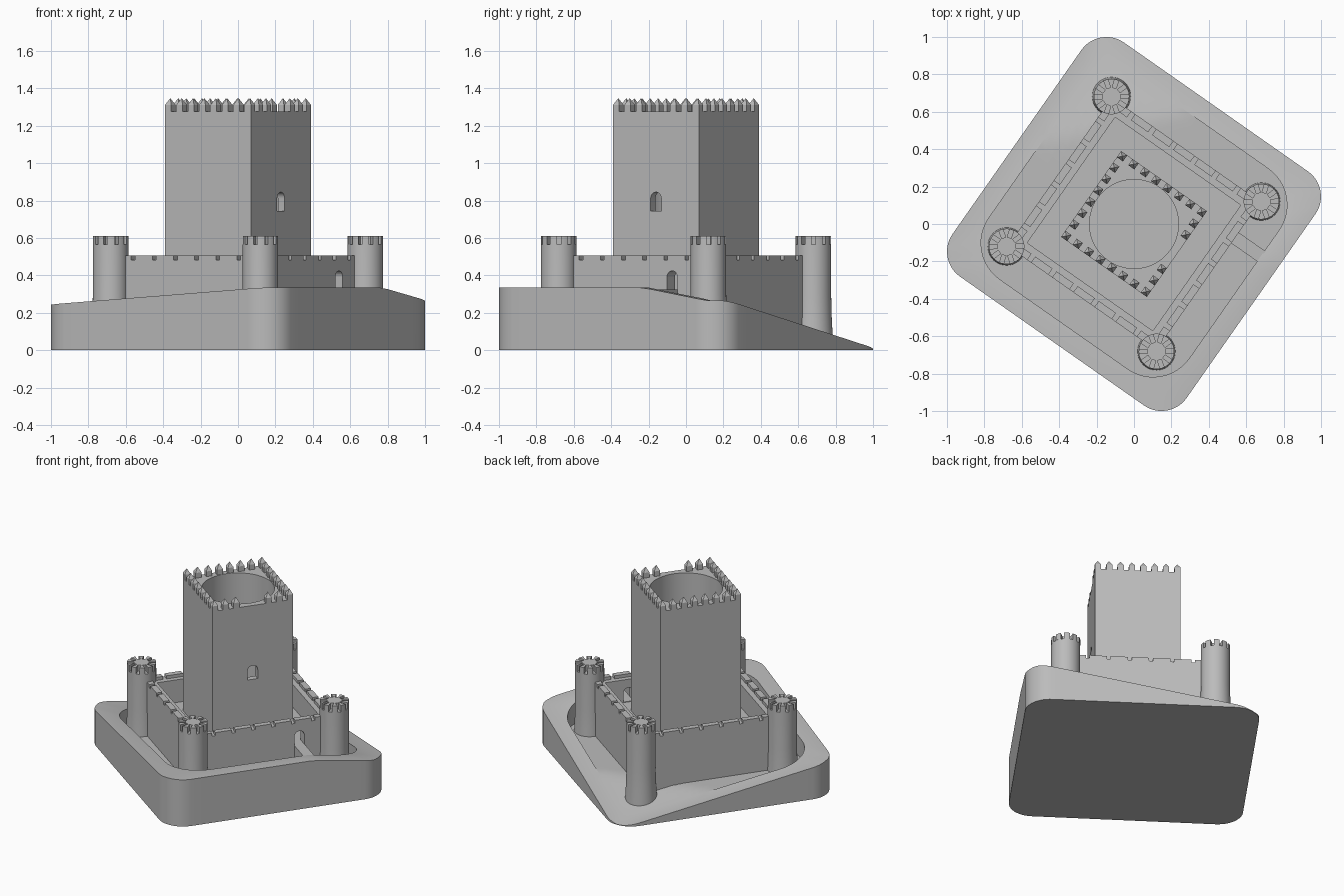
import bpy, bmesh, math
from mathutils import Matrix, Vector

if "Cube" in bpy.data.objects:
    bpy.data.objects.remove(bpy.data.objects["Cube"], do_unlink=True)

TURN = Matrix.Rotation(math.radians(-35), 4, 'Z')
COURT_Z, MOAT_Z = 0.32, 0.12
WALL_OUT, WALL_IN = 0.485, 0.41

stone = bpy.data.materials.new("grey stone")
stone.use_nodes = True
stone.diffuse_color = (0.5, 0.5, 0.5, 1)
stone.node_tree.nodes["Principled BSDF"].inputs["Base Color"].default_value = (0.5, 0.5, 0.5, 1)


def finish(name, bm, smooth=True):
    """Turn a bmesh into a named, coloured object rotated with the whole site."""
    bmesh.ops.remove_doubles(bm, verts=bm.verts, dist=1e-5)
    bmesh.ops.recalc_face_normals(bm, faces=bm.faces)
    me = bpy.data.meshes.new(name)
    bm.to_mesh(me)
    bm.free()
    me.materials.append(stone)
    ob = bpy.data.objects.new(name, me)
    bpy.context.collection.objects.link(ob)
    ob.matrix_world = TURN
    if smooth:
        smooth_edges(ob)
    return ob


def smooth_edges(ob):
    bpy.ops.object.select_all(action='DESELECT')
    ob.select_set(True)
    bpy.context.view_layer.objects.active = ob
    bpy.ops.object.shade_smooth_by_angle(angle=math.radians(30))


def add_box(bm, lo, hi, spin=0.0):
    """Axis-aligned box between two corners, then spun about the centre."""
    lo, hi = Vector(lo), Vector(hi)
    mat = (Matrix.Rotation(spin, 4, 'Z') @ Matrix.Translation((lo + hi) / 2)
           @ Matrix.Diagonal((*(hi - lo), 1)))
    bmesh.ops.create_cube(bm, size=1, matrix=mat)


def add_prism(bm, points, z0, z1):
    face = bm.faces.new([bm.verts.new((x, y, z0)) for x, y in points])
    top = bmesh.ops.extrude_face_region(bm, geom=[face])
    verts = [g for g in top["geom"] if isinstance(g, bmesh.types.BMVert)]
    bmesh.ops.translate(bm, verts=verts, vec=(0, 0, z1 - z0))


def cut(ob, cutter):
    cutter.hide_render = True
    mod = ob.modifiers.new("opening", 'BOOLEAN')
    mod.operation, mod.solver, mod.object = 'DIFFERENCE', 'EXACT', cutter
    bpy.context.view_layer.update()
    bpy.context.view_layer.objects.active = ob
    bpy.ops.object.modifier_apply(modifier=mod.name)
    bpy.data.objects.remove(cutter, do_unlink=True)


def arch_cutter(x0, x1, y, z, width, height):
    """Round-headed opening running along x."""
    r = width / 2
    outline = [(y - r, z), (y + r, z)]
    for i in range(13):
        a = math.pi * i / 12
        outline.append((y + r * math.cos(a), z + height - r + r * math.sin(a)))
    bm = bmesh.new()
    face = bm.faces.new([bm.verts.new((x0, p, q)) for p, q in outline])
    geom = bmesh.ops.extrude_face_region(bm, geom=[face])["geom"]
    bmesh.ops.translate(bm, vec=(x1 - x0, 0, 0),
                        verts=[g for g in geom if isinstance(g, bmesh.types.BMVert)])
    return finish("opening_cutter", bm, smooth=False)


# Sloping ground with a moat
def ground(x, y):
    s = min(max((x + 0.7) / 1.4, 0), 1)
    t = min(max((y + 0.7) / 1.4, 0), 1)
    left = 0.24 * (1 - t) + 0.004
    right = 0.335 - 0.07 * min(max((y - 0.25) / 0.42, 0), 1)
    return left + (right - left) * s


def rounded_square(k, r, arc=12, side=16):
    pts = []
    for c in range(4):
        rot = Matrix.Rotation(c * math.pi / 2, 2)
        for i in range(arc + 1):
            a = math.pi / 2 * i / arc
            pts.append(rot @ Vector((k + r * math.cos(a), k + r * math.sin(a))))
        for i in range(1, side):
            pts.append(rot @ Vector((k - 2 * k * i / side, k + r)))
    return pts


bm = bmesh.new()
outer, moat = rounded_square(0.6, 0.164), rounded_square(0.417, 0.237)
loops = [[(p.x, p.y, 0) for p in outer]]
for f in (0, 0.5, 1):
    loops.append([(*q, ground(*q)) for q in (a.lerp(b, f) for a, b in zip(outer, moat))])
for f in (1, 0.93, 0.86, 0.79, 0.72, 0.65):
    loops.append([(*q, min(ground(*q), MOAT_Z)) for q in (p * f for p in moat)])
rings = [[bm.verts.new(p) for p in loop] for loop in loops]
for a, b in zip(rings, rings[1:]):
    for i in range(len(a)):
        j = (i + 1) % len(a)
        bm.faces.new((a[i], a[j], b[j], b[i]))
bm.faces.new(rings[0])
bm.faces.new(rings[-1])
finish("moated_ground", bm)

# Bridge to the gate
bm = bmesh.new()
add_box(bm, (0.47, 0.214, 0.05), (0.66, 0.284, COURT_Z + 0.004))
finish("gate_bridge", bm, smooth=False)

# Courtyard floor
bm = bmesh.new()
add_box(bm, (-0.415, -0.415, 0.02), (0.415, 0.415, COURT_Z))
finish("courtyard_floor", bm, smooth=False)

# Curtain walls, each with a notched parapet
notch, pitch = 0.025, 0.138
for n, name in enumerate(("gate_wall", "back_wall", "left_wall", "front_wall")):
    spin = n * math.pi / 2
    bm = bmesh.new()
    add_box(bm, (WALL_IN, -0.475, 0.02), (WALL_OUT, 0.475, 0.483), spin)
    wall = finish(name, bm, smooth=False)
    if n == 0:
        cut(wall, arch_cutter(0.38, 0.55, 0.249, COURT_Z + 0.004, 0.068, 0.1))
    bm = bmesh.new()
    for i in range(7):
        y0 = max((i - 3.5) * pitch + notch / 2, -0.47)
        y1 = min((i - 2.5) * pitch - notch / 2, 0.47)
        add_box(bm, (0.445, y0, 0.483), (WALL_OUT, y1, 0.505), spin)
    finish(name + "_parapet", bm, smooth=False)

# Round corner towers with slotted tops
profile = [(0.106, 0.01), (0.103, 0.08), (0.098, 0.18), (0.095, 0.3), (0.095, 0.565)]
SIDES, SLOTS = 40, 10
for n, name in enumerate(("right_tower", "back_tower", "left_tower", "front_tower")):
    a = math.pi / 4 + n * math.pi / 2
    centre = Vector((math.cos(a), math.sin(a))) * 0.489 * math.sqrt(2)
    bm = bmesh.new()
    rings = [[bm.verts.new((centre.x + r * math.cos(math.tau * i / SIDES),
                            centre.y + r * math.sin(math.tau * i / SIDES), z))
              for i in range(SIDES)] for r, z in profile]
    for lo, hi in zip(rings, rings[1:]):
        for i in range(SIDES):
            j = (i + 1) % SIDES
            bm.faces.new((lo[i], lo[j], hi[j], hi[i]))
    bm.faces.new(rings[0])
    bm.faces.new(rings[-1])
    finish(name, bm)

    outline = []
    for i in range(SLOTS):
        mid = math.tau * i / SLOTS
        step = math.pi / SLOTS
        inner, rim = math.asin(0.011 / 0.05), math.asin(0.011 / 0.095)
        outline += [(0.05, mid - inner), (0.05, mid + inner)]
        outline += [(0.095, mid + rim + (step - rim) * 2 * k / 4) for k in range(5)]
    bm = bmesh.new()
    add_prism(bm, [(centre.x + r * math.cos(t), centre.y + r * math.sin(t))
                   for r, t in outline], 0.565, 0.61)
    finish(name + "_crown", bm)

# Keep with a round shaft and one arched window
HALF, ROOF = 0.28, 1.275
bm = bmesh.new()
add_box(bm, (-HALF, -HALF, 0.3), (HALF, HALF, ROOF))
keep = finish("keep", bm, smooth=False)
bm = bmesh.new()
add_prism(bm, [(0.238 * math.cos(math.tau * i / 64), 0.238 * math.sin(math.tau * i / 64))
               for i in range(64)], 0.34, 1.4)
cut(keep, finish("shaft_cutter", bm, smooth=False))
cut(keep, arch_cutter(0.15, 0.35, 0, 0.745, 0.07, 0.1))
smooth_edges(keep)

# Pointed merlons round the keep, with a gap above the window
bm = bmesh.new()
w, count = 0.02, 8
for n in range(4):
    spin = Matrix.Rotation(n * math.pi / 2, 4, 'Z')
    for i in range(count - 1):
        if n == 0 and i in (3, 4):
            continue
        y = -(HALF - w) + 2 * (HALF - w) * i / (count - 1)
        add_box(bm, (HALF - 2 * w, y - w, ROOF), (HALF, y + w, 1.312), n * math.pi / 2)
        bmesh.ops.create_cone(
            bm, segments=4, radius1=w * math.sqrt(2), radius2=0, depth=0.035,
            matrix=spin @ Matrix.Translation((HALF - w, y, 1.3295))
            @ Matrix.Rotation(math.pi / 4, 4, 'Z'))
finish("keep_merlons", bm, smooth=False)
